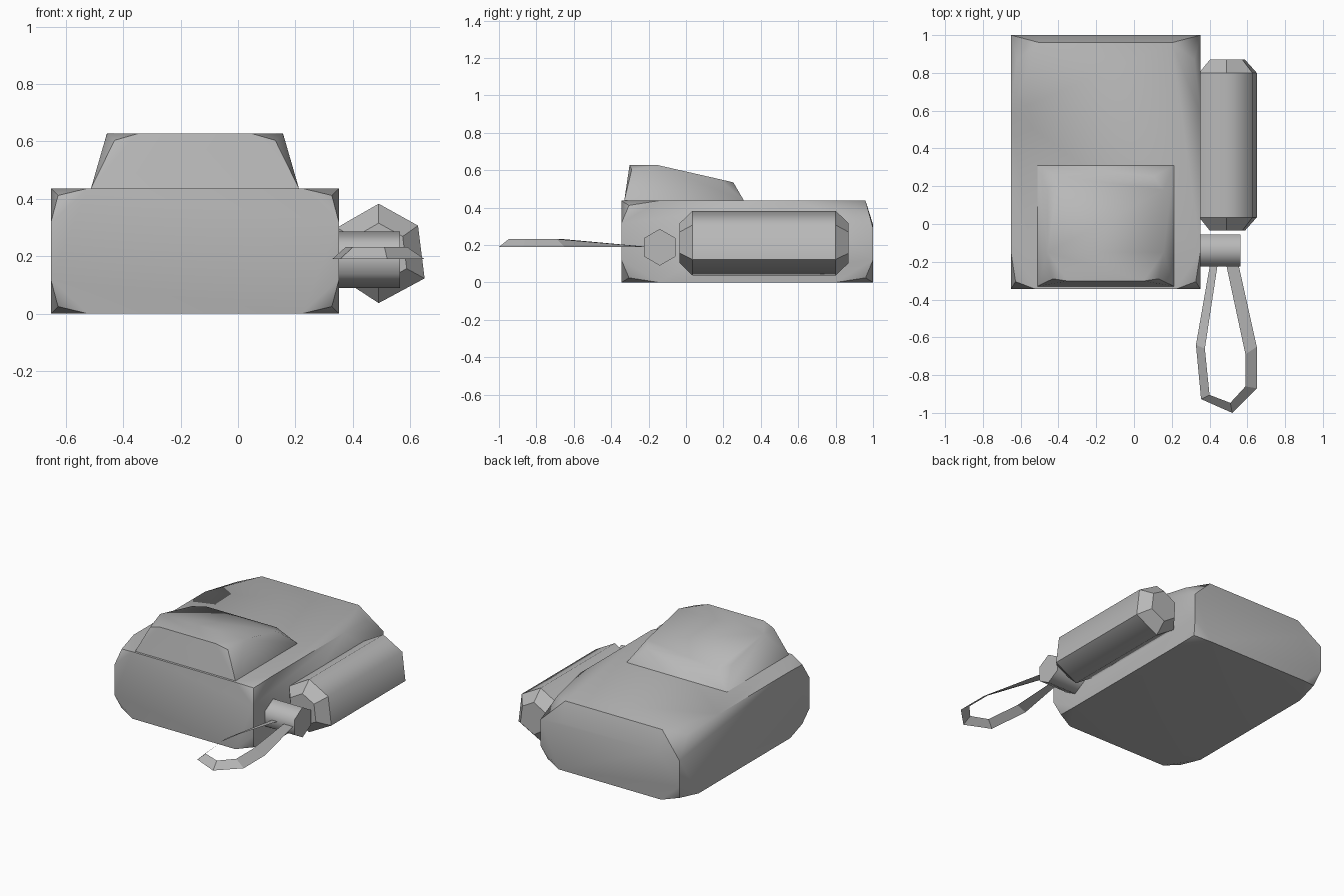
import bpy, bmesh, math

if "Cube" in bpy.data.objects:
    bpy.data.objects.remove(bpy.data.objects["Cube"])

grey = bpy.data.materials.new("dark_grey")
grey.diffuse_color = (0.48, 0.48, 0.48, 1)
grey.use_nodes = True
grey.node_tree.nodes["Principled BSDF"].inputs["Base Color"].default_value = grey.diffuse_color


def make_object(name, bm, smooth=None):
    mesh = bpy.data.meshes.new(name)
    bm.to_mesh(mesh)
    bm.free()
    mesh.materials.append(grey)
    obj = bpy.data.objects.new(name, mesh)
    bpy.context.collection.objects.link(obj)
    if smooth:
        bpy.ops.object.select_all(action='DESELECT')
        obj.select_set(True)
        bpy.context.view_layer.objects.active = obj
        bpy.ops.object.shade_smooth_by_angle(angle=math.radians(smooth))
    return obj


def hull(name, points, smooth=None, sharp_rims=False):
    bm = bmesh.new()
    for p in points:
        bm.verts.new(p)
    bmesh.ops.convex_hull(bm, input=bm.verts[:])
    loose = [v for v in bm.verts if not v.link_faces]
    bmesh.ops.delete(bm, geom=loose, context='VERTS')
    bmesh.ops.dissolve_limit(bm, angle_limit=math.radians(1),
                             verts=bm.verts[:], edges=bm.edges[:])
    bmesh.ops.recalc_face_normals(bm, faces=bm.faces[:])
    if sharp_rims:  # keep every edge sharp except those running along y
        for e in bm.edges:
            a, b = e.verts
            if abs(a.co.y - b.co.y) < 0.5:
                e.smooth = False
    return make_object(name, bm, smooth)


def mirrored(points, cx):
    return points + [(2 * cx - x, y, z) for x, y, z in points]


# Main pack body: box with cut corners, each with one raised centre point
X, Y0, H = 0.352, -0.345, 0.437
half = []
for y, s in ((Y0, 1), (1.0, -1)):
    for z, t in ((0.0, 1), (H, -1)):
        if s < 0 and t < 0:
            continue
        half += [(X - 0.13, y, z), (X, y + s * 0.2, z), (X, y, z + t * 0.12),
                 (X - 0.025, y + s * 0.04, z + t * 0.025)]
# sloping upper back corner
half += [(0.2, 0.96, H), (X, 0.59, H), (0.32, 0.87, 0.403),
         (X, 1.0, 0.29), (0.2, 1.0, 0.31)]
hull("pack_body", mirrored(half, -0.15), 45)

# Front pocket on top with a sloping lid
pocket = [(0.212, -0.33, H), (0.212, 0.31, H), (0.05, -0.302, 0.627),
          (0.13, -0.29, 0.604), (0.157, -0.15, 0.627),
          (0.157, 0.18, 0.552), (0.10, 0.253, 0.535)]
hull("top_pocket", mirrored(pocket, -0.15), 45)

# Bedroll: six-sided roll with tapered ends
section = [(0.49, 0.383), (0.627, 0.307), (0.65, 0.123),
           (0.49, 0.037), (0.355, 0.125), (0.345, 0.30)]
roll = []
for y, k in ((-0.035, 0.61), (0.035, 1), (0.80, 1), (0.87, 0.61)):
    roll += [(0.49 + (x - 0.49) * k, y, 0.21 + (z - 0.21) * k) for x, z in section]
hull("bedroll", roll, 62, sharp_rims=True)

# Strap peg: short hexagonal bar sticking out of the side
peg = []
for i in range(6):
    a = math.radians(90 + 60 * i)
    peg += [(x, -0.14 + 0.098 * math.cos(a), 0.188 + 0.098 * math.sin(a))
            for x in (0.33, 0.565)]
hull("strap_peg", peg, 62)

# Strap loop: flat slanted ribbon, low at the outer edge, raised inside
outer = [(0.405, -0.2), (0.328, -0.64), (0.355, -0.927), (0.52, -1.0),
         (0.65, -0.87), (0.65, -0.65), (0.55, -0.2)]
inner = [(0.445, -0.2), (0.375, -0.66), (0.40, -0.905), (0.51, -0.947),
         (0.59, -0.86), (0.59, -0.69), (0.485, -0.2)]
bm = bmesh.new()
rows = []
for i, (o, n) in enumerate(zip(outer, inner)):
    rise = 0.19 if i in (0, 6) else 0.232
    rows.append((bm.verts.new((*o, 0.19)), bm.verts.new((*n, rise))))
for a, b in zip(rows, rows[1:]):
    bm.faces.new((a[0], b[0], b[1], a[1]))
make_object("strap_loop", bm)
